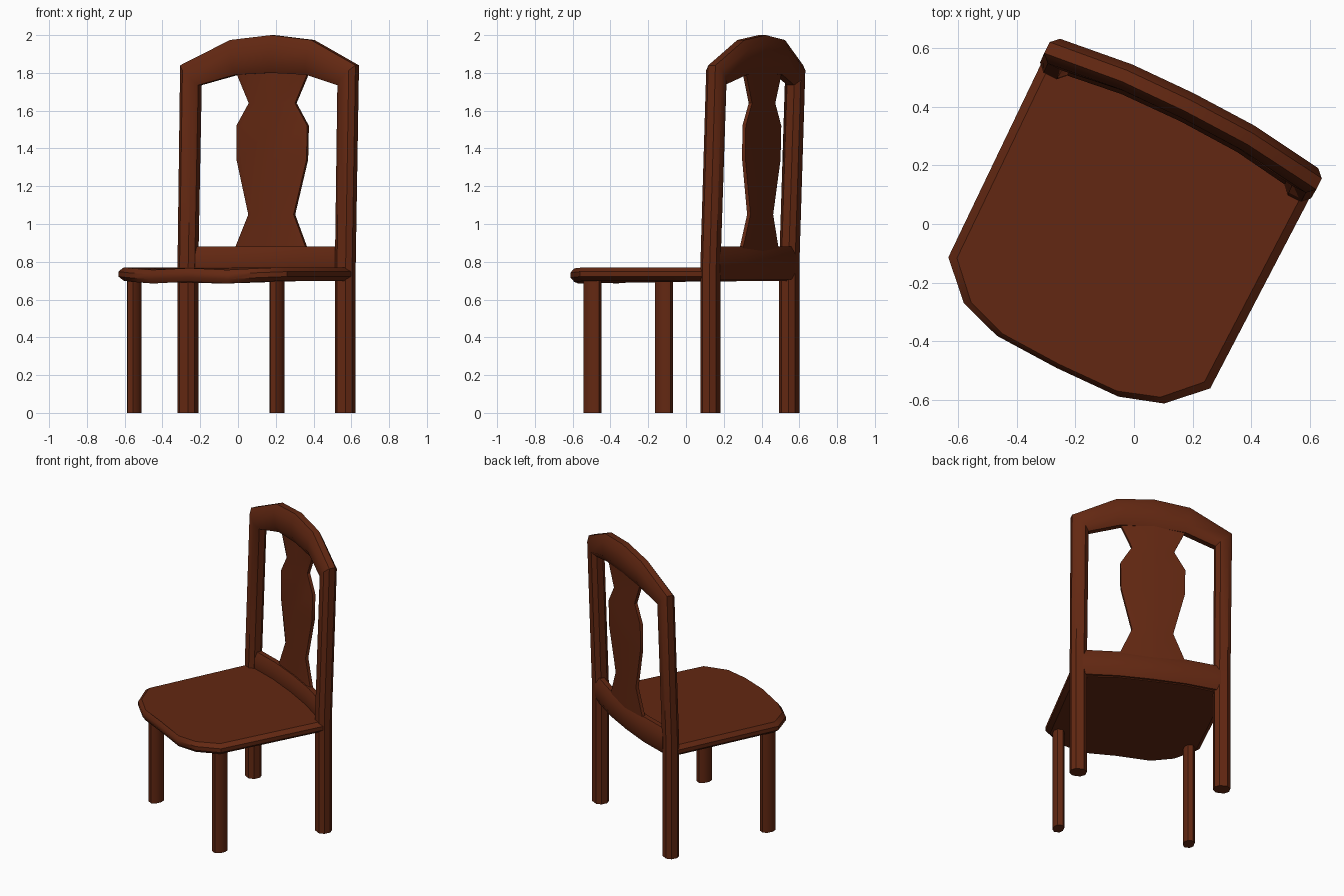
import bpy, bmesh, math
from mathutils import Matrix

if "Cube" in bpy.data.objects:
    bpy.data.objects.remove(bpy.data.objects["Cube"])

# The whole chair is turned clockwise on the floor
TURN = Matrix.Rotation(math.radians(-26.6), 4, 'Z') @ Matrix.Translation((-0.016, 0, 0))

wood = bpy.data.materials.new("dark red brown wood")
wood.diffuse_color = (0.125, 0.021, 0.006, 1)
wood.use_nodes = True
wood.node_tree.nodes["Principled BSDF"].inputs["Base Color"].default_value = wood.diffuse_color


def loft(name, rings, angle=40):
    """Skin closed rings of points and cap both ends."""
    bm = bmesh.new()
    loops = [[bm.verts.new(p) for p in ring] for ring in rings]
    n = len(loops[0])
    for a, b in zip(loops, loops[1:]):
        for i in range(n):
            j = (i + 1) % n
            bm.faces.new((a[i], a[j], b[j], b[i]))
    bm.faces.new(loops[0][::-1])
    bm.faces.new(loops[-1])
    bmesh.ops.recalc_face_normals(bm, faces=bm.faces)
    bm.transform(TURN)
    me = bpy.data.meshes.new(name)
    bm.to_mesh(me)
    bm.free()
    me.materials.append(wood)
    ob = bpy.data.objects.new(name, me)
    bpy.context.collection.objects.link(ob)
    bpy.ops.object.select_all(action='DESELECT')
    bpy.context.view_layer.objects.active = ob
    ob.select_set(True)
    bpy.ops.object.shade_smooth_by_angle(angle=math.radians(angle))
    return ob


OCT = [(1, .45), (.5, 1), (-.5, 1), (-1, .45), (-1, -.45), (-.5, -1), (.5, -1), (1, -.45)]


def bar(name, stations, depth):
    """Rounded bar; each station is inner (x, z), outer (x, z), centre y."""
    rings = []
    for (xi, zi), (xo, zo), y in stations:
        cx, cz, hx, hz = (xi + xo) / 2, (zi + zo) / 2, (xo - xi) / 2, (zo - zi) / 2
        rings.append([(cx + hx * a, y + depth * b, cz + hz * a) for a, b in OCT])
    return loft(name, rings)


def mirrored(half):
    """Add the mirror of a path that ends on the centre line."""
    return half + [((-i[0], i[1]), (-o[0], o[1]), y) for i, o, y in half[-2::-1]]


# Back legs, posts and arched crest as one frame
bar("back_frame", mirrored([
    ((-.415, 0), (-.517, 0), .37),
    ((-.415, .78), (-.517, .78), .37),
    ((-.412, 1.735), (-.519, 1.84), .405),
    ((-.21, 1.79), (-.24, 1.974), .437),
    ((0, 1.80), (0, 2.0), .443)]), .047)

# Bowed lower rail
bar("lower_rail", mirrored([
    ((-.45, .705), (-.45, .88), .383),
    ((-.22, .705), (-.22, .88), .414),
    ((0, .705), (0, .88), .421)]), .037)

# Vase-shaped splat: height, half width, centre y
splat = [(.80, .23, .422), (.88, .207, .425), (1.05, .134, .431), (1.34, .207, .438),
         (1.52, .21, .441), (1.64, .137, .442), (1.79, .207, .443), (1.86, .25, .443)]
t = .018
loft("splat", [[(-w, y - .010, z), (-w * .85, y - t, z), (0, y - t + .006, z), (w * .85, y - t, z),
                (w, y - .010, z), (w, y + .010, z), (0, y + t + .006, z), (-w, y + .010, z)]
               for z, w, y in splat], 50)

# Front legs
for s, side in ((-1, "left"), (1, "right")):
    x = s * .423
    bar("front_leg_" + side, [((x - .034, z), (x + .034, z), -.35) for z in (0, .74)], .046)

# Seat with bevelled rim and slightly wavy front: x, y, drop
right = [(0, -.559, .004), (.233, -.552, .014), (.384, -.503, .006), (.502, -.386, 0), (.515, .37, 0)]
outline = right + [(.23, .42, 0), (-.23, .42, 0)] + [(-x, y, d) for x, y, d in right[:0:-1]]


def seat_ring(z, inset_x, inset_y):
    return [(x * (1 - inset_x), y * (1 - inset_y if y < 0 else 1), z - d) for x, y, d in outline]


loft("seat", [seat_ring(.699, .06, .03), seat_ring(.722, .005, .003),
              seat_ring(.748, .005, .003), seat_ring(.771, .06, .03)], 35)
